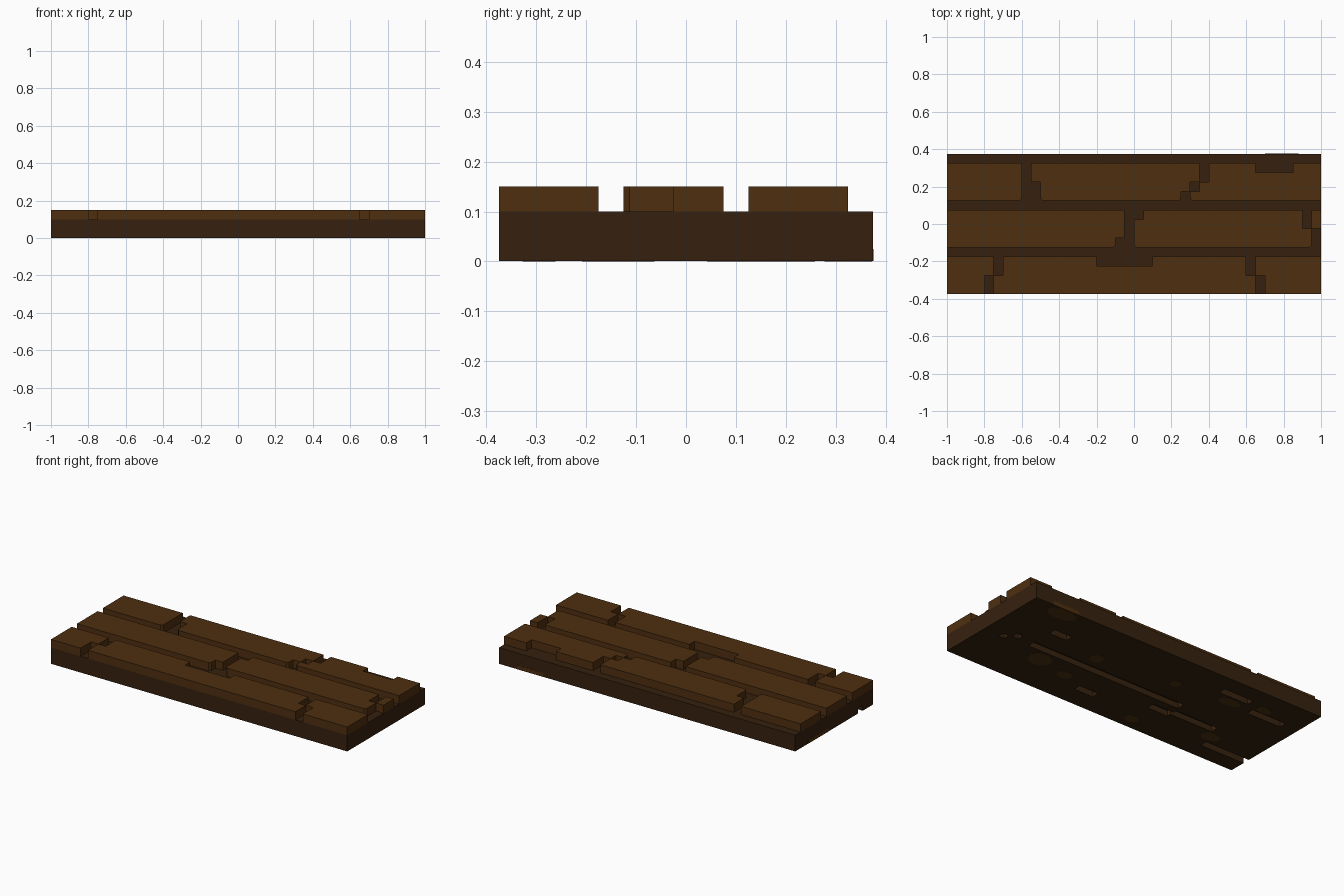
import bpy, bmesh, math
from mathutils import Vector

cube = bpy.data.objects.get("Cube")
if cube:
    bpy.data.objects.remove(cube, do_unlink=True)


def material(name, rgb):
    m = bpy.data.materials.new(name)
    m.use_nodes = True
    m.diffuse_color = (*rgb, 1)
    m.node_tree.nodes["Principled BSDF"].inputs["Base Color"].default_value = (*rgb, 1)
    return m


PLANK = material("plank brown", (0.076, 0.028, 0.005))
DARK = material("dark brown", (0.037, 0.0155, 0.0045))


def finish(name, bm, mat):
    bmesh.ops.recalc_face_normals(bm, faces=bm.faces)
    mesh = bpy.data.meshes.new(name)
    bm.to_mesh(mesh)
    bm.free()
    mesh.materials.append(mat)
    ob = bpy.data.objects.new(name, mesh)
    bpy.context.collection.objects.link(ob)
    return ob


def prism(name, pts, z0, z1, mat):
    """Extrude a flat outline from z0 to z1."""
    bm = bmesh.new()
    face = bm.faces.new([bm.verts.new((x, y, z0)) for x, y in pts])
    up = bmesh.ops.extrude_face_region(bm, geom=[face])["geom"]
    bmesh.ops.translate(bm, vec=(0, 0, z1 - z0),
                        verts=[v for v in up if isinstance(v, bmesh.types.BMVert)])
    return finish(name, bm, mat)


def box(name, x0, x1, y0, y1, z0, z1, mat):
    return prism(name, [(x0, y0), (x1, y0), (x1, y1), (x0, y1)], z0, z1, mat)


def edge(steps, top):
    """Stepped plank end, listed from top to bottom as (x, y where it stops)."""
    pts, y = [], top
    for x, stop in steps:
        pts += [(x, y), (x, stop)]
        y = stop
    return pts


def ease(pts, r=0.012):
    """Clip the outer corners that do not lie on the rim of the board."""
    out, n = [], len(pts)
    ys = [p[1] for p in pts]
    for i, p in enumerate(pts):
        p = Vector(p)
        outer = p.y in (min(ys), max(ys)) and abs(p.x) < 0.99 and p.y > -0.37
        if outer:
            for q in (pts[i - 1], pts[(i + 1) % n]):
                out.append(tuple(p + (Vector(q) - p).normalized() * r))
        else:
            out.append(tuple(p))
    return out


def plank(name, top, left, right, notch=None):
    pts = edge(left, top)                       # down the left end
    pts += edge(right, top)[::-1]               # up the right end
    if notch:                                   # chip in the back edge
        x0, x1, y = notch
        pts += [(x1, top), (x1, y), (x0, y), (x0, top)]
    clean = ease(pts) if not notch else ease(pts[:-4]) + pts[-4:]
    prism(name, clean, 0.1, 0.15, PLANK)


# Back row of planks
B, M, F = 0.325, 0.075, -0.175
plank("back_plank_right", B, [(-1, 0.125)], [(-0.6, 0.125)])
plank("back_plank_middle", B, [(-0.55, 0.225), (-0.5, 0.125)],
      [(0.35, 0.225), (0.3, 0.175), (0.25, 0.125)])
plank("back_plank_left", B, [(0.4, 0.225), (0.35, 0.175), (0.3, 0.125)],
      [(1, 0.125)], (0.65, 0.85, 0.275))

# Middle row
plank("middle_plank_right", M, [(-1, -0.125)], [(-0.05, -0.075), (-0.1, -0.125)])
plank("middle_plank_left", M, [(0.05, 0.025), (0, -0.125)],
      [(0.9, -0.025), (0.95, -0.125)])
plank("middle_plank_end", M, [(0.95, -0.025)], [(1, -0.025)])

# Front row
plank("front_plank_right", F, [(-1, -0.375)], [(-0.75, -0.275), (-0.8, -0.375)])
plank("front_plank_middle", F, [(-0.7, -0.275), (-0.75, -0.375)],
      [(0.6, -0.275), (0.65, -0.375)], (-0.2, 0.1, -0.225))
plank("front_plank_left", F, [(0.65, -0.275), (0.7, -0.375)], [(1, -0.375)])

# Base slab with worn grooves cut into the underside
base = box("base_slab", -1, 1, -0.375, 0.375, 0.001, 0.1, DARK)
grooves = [(-0.35, 0.7, -0.05, 0.0), (-0.36, -0.22, -0.15, -0.1),
           (-0.65, -0.36, -0.125, -0.075), (-1.1, -0.7, -0.275, -0.23),
           (-0.61, -0.41, 0.225, 0.27), (-0.9, -0.67, 0.15, 0.195),
           (0.58, 0.7, 0.125, 0.17), (0.08, 0.21, -0.25, -0.205),
           (0.85, 0.89, -0.075, -0.035), (0.79, 0.83, -0.03, 0.01)]
for i, (x0, x1, y0, y1) in enumerate(grooves):
    cutter = box("groove_cutter", x0, x1, y0, y1, -0.1, 0.035, DARK)
    mod = base.modifiers.new("groove", "BOOLEAN")
    mod.operation, mod.solver, mod.object = "DIFFERENCE", "EXACT", cutter
    bpy.context.view_layer.objects.active = base
    bpy.ops.object.modifier_apply(modifier=mod.name)
    bpy.data.objects.remove(cutter, do_unlink=True)

# Lighter spots on the underside
spots = [(0.56, -0.12, 0.075, 0.06), (0.35, -0.165, 0.05, 0.035),
         (0.33, 0.08, 0.045, 0.04), (-0.23, -0.295, 0.045, 0.035),
         (-0.17, 0.145, 0.035, 0.03), (-0.68, -0.17, 0.06, 0.04),
         (-0.52, 0.18, 0.07, 0.035), (-0.72, 0.23, 0.05, 0.03),
         (0.78, 0.325, 0.1, 0.05)]
for x, y, rx, ry in spots:
    ring = [(x + rx * math.cos(a * math.pi / 5), y + ry * math.sin(a * math.pi / 5))
            for a in range(10)]
    prism("underside_spot", ring, 0, 0.003, PLANK)

# Spots wrapping up the back and right faces
box("back_spot", 0.7, 0.88, 0.37, 0.376, 0.001, 0.025, PLANK)
box("right_spot", -1.001, -0.995, 0.05, 0.25, 0.001, 0.025, PLANK)
